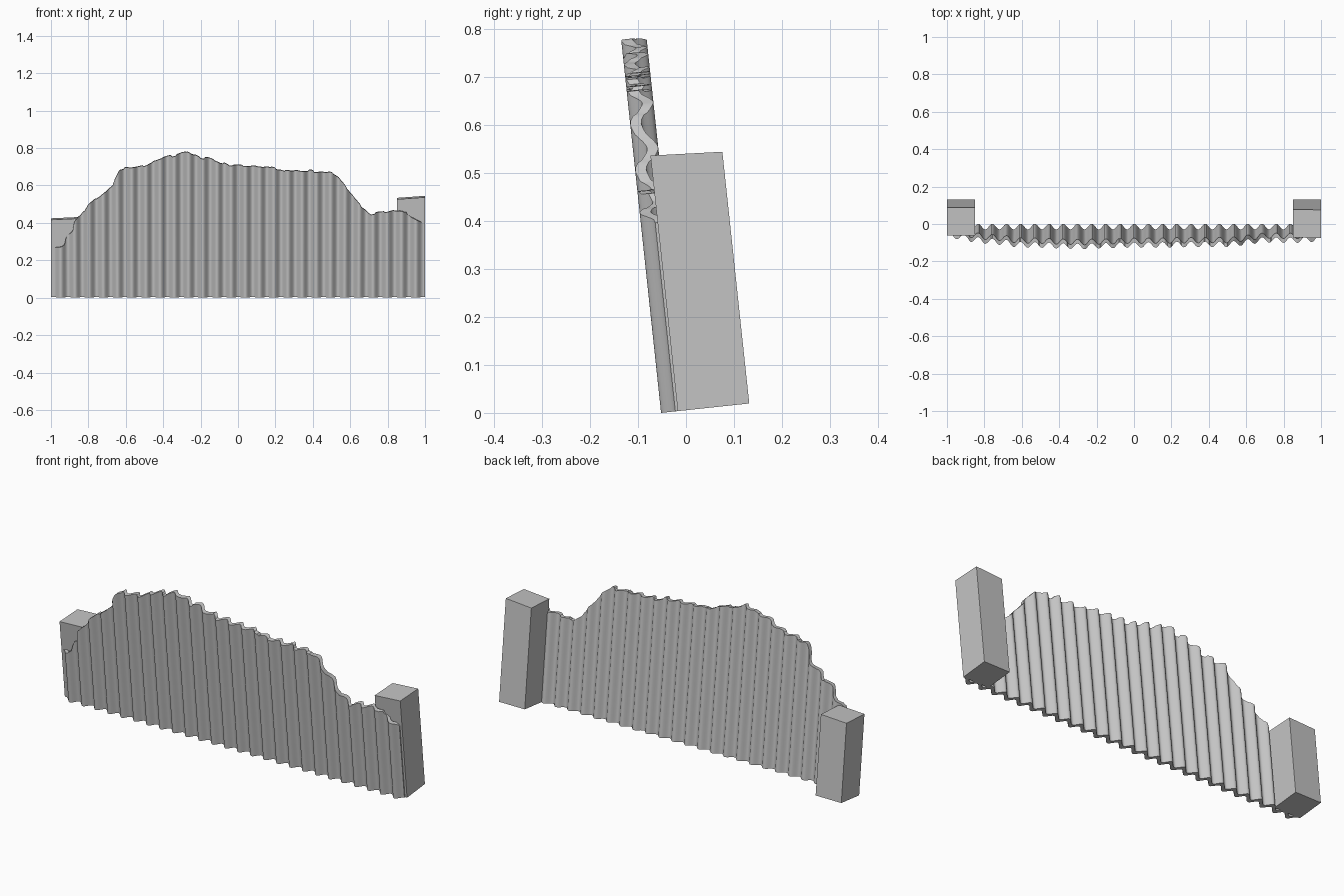
import bpy, bmesh, math, random

random.seed(4)
cube = bpy.data.objects.get("Cube")
if cube:
    bpy.data.objects.remove(cube, do_unlink=True)

LEAN = math.radians(6.1)
FRONT = -0.052

grey = bpy.data.materials.new("plain grey")
grey.use_nodes = True
colour = (0.55, 0.55, 0.55, 1)
grey.diffuse_color = colour
grey.node_tree.nodes["Principled BSDF"].inputs["Base Color"].default_value = colour


def finish(name, bm):
    """Turn a bmesh into an object leaning forward about its front bottom edge."""
    bmesh.ops.recalc_face_normals(bm, faces=bm.faces)
    mesh = bpy.data.meshes.new(name)
    bm.to_mesh(mesh)
    bm.free()
    mesh.materials.append(grey)
    obj = bpy.data.objects.new(name, mesh)
    bpy.context.collection.objects.link(obj)
    obj.location.y = FRONT
    obj.rotation_euler.x = LEAN
    return obj


# Torn upper outline of the sheet, (x, height)
OUTLINE = [(-0.985, 0.27), (-0.925, 0.285), (-0.92, 0.33), (-0.885, 0.36),
           (-0.875, 0.42), (-0.82, 0.46), (-0.8, 0.5), (-0.72, 0.56),
           (-0.67, 0.605), (-0.66, 0.64), (-0.635, 0.69), (-0.53, 0.7),
           (-0.4, 0.75), (-0.27, 0.785), (-0.2, 0.755), (-0.15, 0.745),
           (-0.05, 0.71), (0.16, 0.705), (0.25, 0.685), (0.5, 0.675),
           (0.54, 0.645), (0.6, 0.565), (0.65, 0.5), (0.71, 0.45),
           (0.83, 0.47), (0.9, 0.465), (0.91, 0.44), (0.988, 0.395)]


def top_height(x):
    for (xa, za), (xb, zb) in zip(OUTLINE, OUTLINE[1:]):
        if x <= xb:
            return za + (zb - za) * (x - xa) / (xb - xa)
    return OUTLINE[-1][1]


# Corrugated sheet: front and back waves swept from the ground to the torn edge
RIDGES, STEPS = 26, 12
DEPTH, THICK = 0.03, 0.023
x_start, x_end = OUTLINE[0][0], OUTLINE[-1][0]
bm = bmesh.new()
columns = []
count = RIDGES * STEPS
jag = 0
for i in range(count + 1):
    x = x_start + (x_end - x_start) * i / count
    y = DEPTH / 2 * (1 + math.cos(math.tau * i / STEPS))
    if i % 4 == 0:
        jag = random.uniform(-0.006, 0.006)
    top = top_height(x) + jag - 0.002
    columns.append([bm.verts.new(p) for p in (
        (x, y, 0), (x, y, top), (x, y + THICK, top), (x, y + THICK, 0))])
for a, b in zip(columns, columns[1:]):
    for k in range(4):
        n = (k + 1) % 4
        bm.faces.new((a[k], b[k], b[n], a[n]))
bm.faces.new(columns[0])
bm.faces.new(columns[-1])
sheet = finish("corrugated_sheet", bm)
bpy.context.view_layer.objects.active = sheet
sheet.select_set(True)
bpy.ops.object.shade_smooth_by_angle(angle=math.radians(40))
sheet.select_set(False)


# Square end posts with slanted tops
def post(name, side, outer_top, inner_top):
    bm = bmesh.new()
    bmesh.ops.create_cube(bm, size=1)
    for v in bm.verts:
        outer = v.co.x * side > 0
        back = v.co.y > 0
        upper = v.co.z > 0
        v.co.x = side * (1.0 if outer else 0.85)
        v.co.y = 0.185 if back else 0.035
        v.co.z = 0
        if upper:
            v.co.z = (outer_top if outer else inner_top) - (0.008 if back else 0)
    finish(name, bm)


post("left_post", 1, 0.536, 0.525)
post("right_post", -1, 0.415, 0.422)
